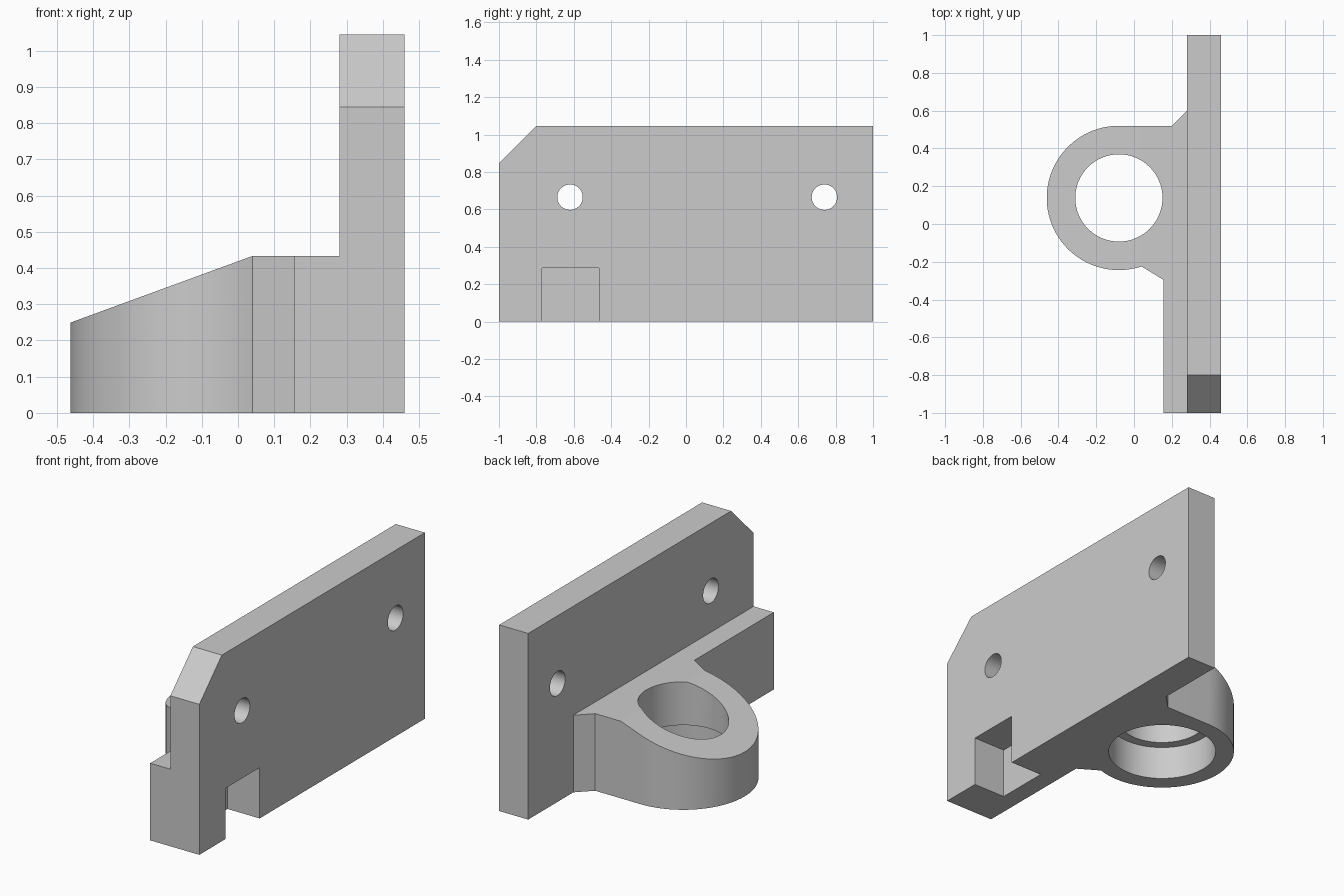
import bpy, bmesh
from math import cos, sin, pi, radians

cube = bpy.data.objects.get("Cube")
if cube:
    bpy.data.objects.remove(cube, do_unlink=True)

GREY = (0.6, 0.6, 0.6, 1.0)
mat = bpy.data.materials.new("plain grey")
mat.use_nodes = True
mat.diffuse_color = GREY
mat.node_tree.nodes["Principled BSDF"].inputs["Base Color"].default_value = GREY


def prism(name, outline, axis, low, high):
    """Extrude a 2D outline along an axis; the outline uses the other two axes in order."""
    place = {"x": lambda p, h: (h, p[0], p[1]),
             "y": lambda p, h: (p[0], h, p[1]),
             "z": lambda p, h: (p[0], p[1], h)}[axis]
    bm = bmesh.new()
    ends = [[bm.verts.new(place(p, h)) for p in outline] for h in (low, high)]
    count = len(outline)
    for end in ends:
        bm.faces.new(end)
    for i in range(count):
        j = (i + 1) % count
        bm.faces.new((ends[0][i], ends[0][j], ends[1][j], ends[1][i]))
    bmesh.ops.recalc_face_normals(bm, faces=bm.faces)
    mesh = bpy.data.meshes.new(name)
    bm.to_mesh(mesh)
    bm.free()
    mesh.materials.append(mat)
    obj = bpy.data.objects.new(name, mesh)
    bpy.context.collection.objects.link(obj)
    return obj


def arc(cx, cy, radius, start, end, steps):
    angles = [start + (end - start) * i / steps for i in range(steps + 1)]
    return [(cx + radius * cos(a), cy + radius * sin(a)) for a in angles]


def circle(cx, cy, radius, steps=64):
    return arc(cx, cy, radius, 0, 2 * pi, steps)[:-1]


def combine(target, tool, operation):
    """Apply a boolean to the target and discard the tool."""
    tool.hide_render = True
    mod = target.modifiers.new("combine", "BOOLEAN")
    mod.operation, mod.solver, mod.object = operation, "EXACT", tool
    bpy.context.view_layer.objects.active = target
    bpy.ops.object.modifier_apply(modifier=mod.name)
    bpy.data.objects.remove(tool, do_unlink=True)


# Upright plate with one clipped top corner
plate = prism("bracket", [(-1, 0), (1, 0), (1, 1.045), (-0.8, 1.045), (-1, 0.845)],
              "x", 0.28, 0.46)

# Ring boss flowing into the low ledge, with a sloping top
RING = (-0.08, 0.138)
ring_edge = arc(*RING, 0.382, radians(90), radians(288.3), 56)
base = prism("ring_base",
             [(0.4, 0.6), (0.28, 0.6), (0.2, 0.52)] + ring_edge
             + [(0.155, -0.295), (0.155, -1), (0.4, -1)],
             "z", 0, 0.433)
slope = prism("slope_cutter", [(-0.66, 0.177), (0.34, 0.543), (-0.66, 0.6)], "y", -0.8, 0.8)
combine(base, slope, "DIFFERENCE")
combine(plate, base, "UNION")

# Through bore and wider recess underneath
combine(plate, prism("bore_cutter", circle(*RING, 0.231), "z", -0.1, 0.6), "DIFFERENCE")
combine(plate, prism("recess_cutter", circle(*RING, 0.285), "z", -0.1, 0.19), "DIFFERENCE")

# Notch in the lower edge of the plate
notch = [(-0.77, -0.1), (-0.465, -0.1), (-0.465, 0.285), (-0.77, 0.285)]
combine(plate, prism("notch_cutter", notch, "x", 0.26, 0.6), "DIFFERENCE")

# Two fixing holes
for y in (-0.62, 0.74):
    combine(plate, prism("hole_cutter", circle(y, 0.665, 0.068, 40), "x", 0.2, 0.6), "DIFFERENCE")

# Smooth the round walls, keep the edges crisp
bpy.ops.object.select_all(action="DESELECT")
plate.select_set(True)
bpy.context.view_layer.objects.active = plate
bpy.ops.object.shade_smooth_by_angle(angle=radians(20))
